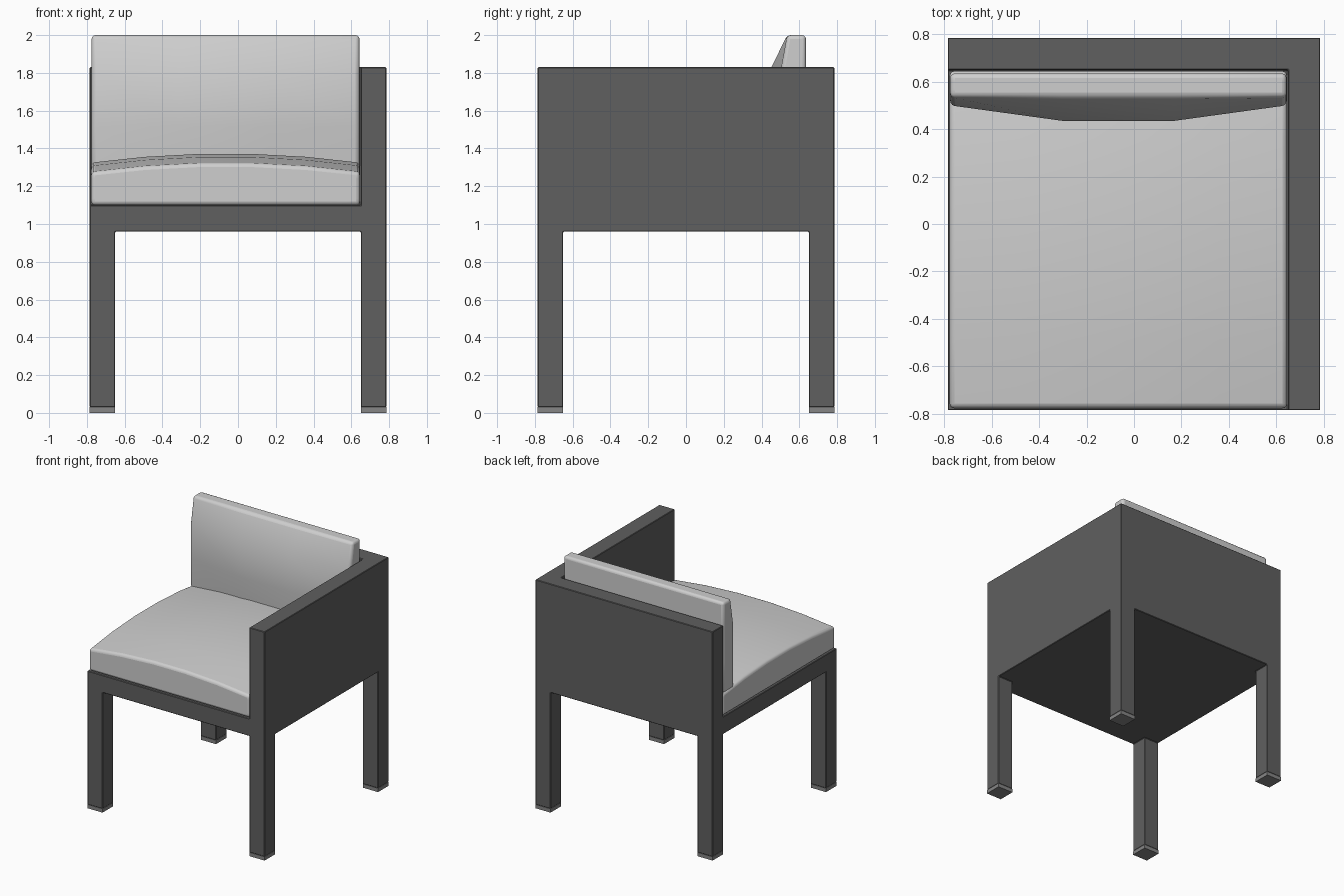
import bpy
import bmesh
import math
from itertools import product
from mathutils import Vector

if "Cube" in bpy.data.objects:
    bpy.data.objects.remove(bpy.data.objects["Cube"], do_unlink=True)


def material(name, value):
    mat = bpy.data.materials.new(name)
    mat.use_nodes = True
    colour = (value, value, value, 1)
    mat.diffuse_color = colour
    mat.node_tree.nodes["Principled BSDF"].inputs["Base Color"].default_value = colour
    return mat


charcoal = material("charcoal frame", 0.115)
pale = material("pale grey fabric", 0.62)
grey = material("grey foot", 0.24)


def finish(name, bm, mat, bevel=0, segments=1):
    bmesh.ops.recalc_face_normals(bm, faces=bm.faces)
    mesh = bpy.data.meshes.new(name)
    bm.to_mesh(mesh)
    bm.free()
    mesh.materials.append(mat)
    obj = bpy.data.objects.new(name, mesh)
    bpy.context.collection.objects.link(obj)
    if bevel:
        mod = obj.modifiers.new("soft edges", "BEVEL")
        mod.width = bevel
        mod.segments = segments
        mod.limit_method = "ANGLE"
        mod.angle_limit = math.radians(50)
    return obj


def box(low, high, cuts=0):
    bm = bmesh.new()
    bmesh.ops.create_cube(bm, size=1)
    if cuts:
        bmesh.ops.subdivide_edges(bm, edges=bm.edges[:], cuts=cuts, use_grid_fill=True)
    low, high = Vector(low), Vector(high)
    for v in bm.verts:
        for a in range(3):
            v.co[a] = low[a] + (v.co[a] + 0.5) * (high[a] - low[a])
    return bm


def smooth(obj):
    bpy.ops.object.select_all(action="DESELECT")
    obj.select_set(True)
    bpy.context.view_layer.objects.active = obj
    bpy.ops.object.shade_smooth_by_angle(angle=math.radians(40))


OUT, IN = 0.785, 0.65
FOOT, RAIL, DECK, TOP = 0.03, 0.96, 1.10, 1.83

# Frame: legs, deck, back wall and single arm wall as one closed shell of cells
plan = (-OUT, -IN, IN, OUT)
levels = (FOOT, RAIL, DECK, TOP)


def filled(i, j, k):
    if not all(0 <= n <= 2 for n in (i, j, k)):
        return False
    return (i != 1 and j != 1, True, i == 2 or j == 2)[k]


bm = bmesh.new()
for cell in product(range(3), repeat=3):
    if not filled(*cell):
        continue
    for axis, side in product(range(3), (0, 1)):
        beside = list(cell)
        beside[axis] += 2 * side - 1
        if filled(*beside):
            continue
        corners = []
        for s, t in ((0, 0), (1, 0), (1, 1), (0, 1)):
            n = list(cell)
            n[axis] += side
            n[(axis + 1) % 3] += s
            n[(axis + 2) % 3] += t
            corners.append(bm.verts.new((plan[n[0]], plan[n[1]], levels[n[2]])))
        bm.faces.new(corners)
bmesh.ops.remove_doubles(bm, verts=bm.verts, dist=0.001)
bmesh.ops.dissolve_limit(bm, angle_limit=0.01, verts=bm.verts, edges=bm.edges)
finish("frame", bm, charcoal, bevel=0.004)

# Feet under the four legs
for xname, x in (("right", -OUT), ("left", IN)):
    for yname, y in (("front", -OUT), ("back", IN)):
        size = OUT - IN
        finish(f"{yname}_{xname}_foot",
               box((x, y, 0), (x + size, y + size, FOOT)), grey)

# Seat cushion with a domed top
X0, X1 = -0.777, 0.645
mid, half = (X0 + X1) / 2, (X1 - X0) / 2
bm = box((X0, X0, DECK), (X1, X1, 1.275), cuts=4)
for v in bm.verts:
    u, w = (v.co.x - mid) / half, (v.co.y - mid) / half
    rise = 0.048 * (1 - u * u) + 0.052 * (1 - w * w)
    v.co.z += rise * (v.co.z - DECK) / (1.275 - DECK)
smooth(finish("seat_cushion", bm, pale, bevel=0.02, segments=3))

# Back cushion, bulging forward in the middle and thinner at the top
front, rear, bottom = 0.535, 0.635, 1.275
bm = box((X0 + 0.002, front, bottom), (X1 - 0.002, rear, 2), cuts=2)
for v in bm.verts:
    h = (v.co.z - bottom) / (2 - bottom)
    centre = abs(v.co.x - mid) < half * 0.5
    if h > 0.9:
        push = 0
    elif h < 0.1:
        push = 0.07 if centre else 0.035
    else:
        push = 0.1 if centre else 0.035
    if 0.5 < h < 0.9:
        v.co.z += 0.035
    v.co.y -= push * (rear - v.co.y) / (rear - front)
smooth(finish("back_cushion", bm, pale, bevel=0.02, segments=3))
